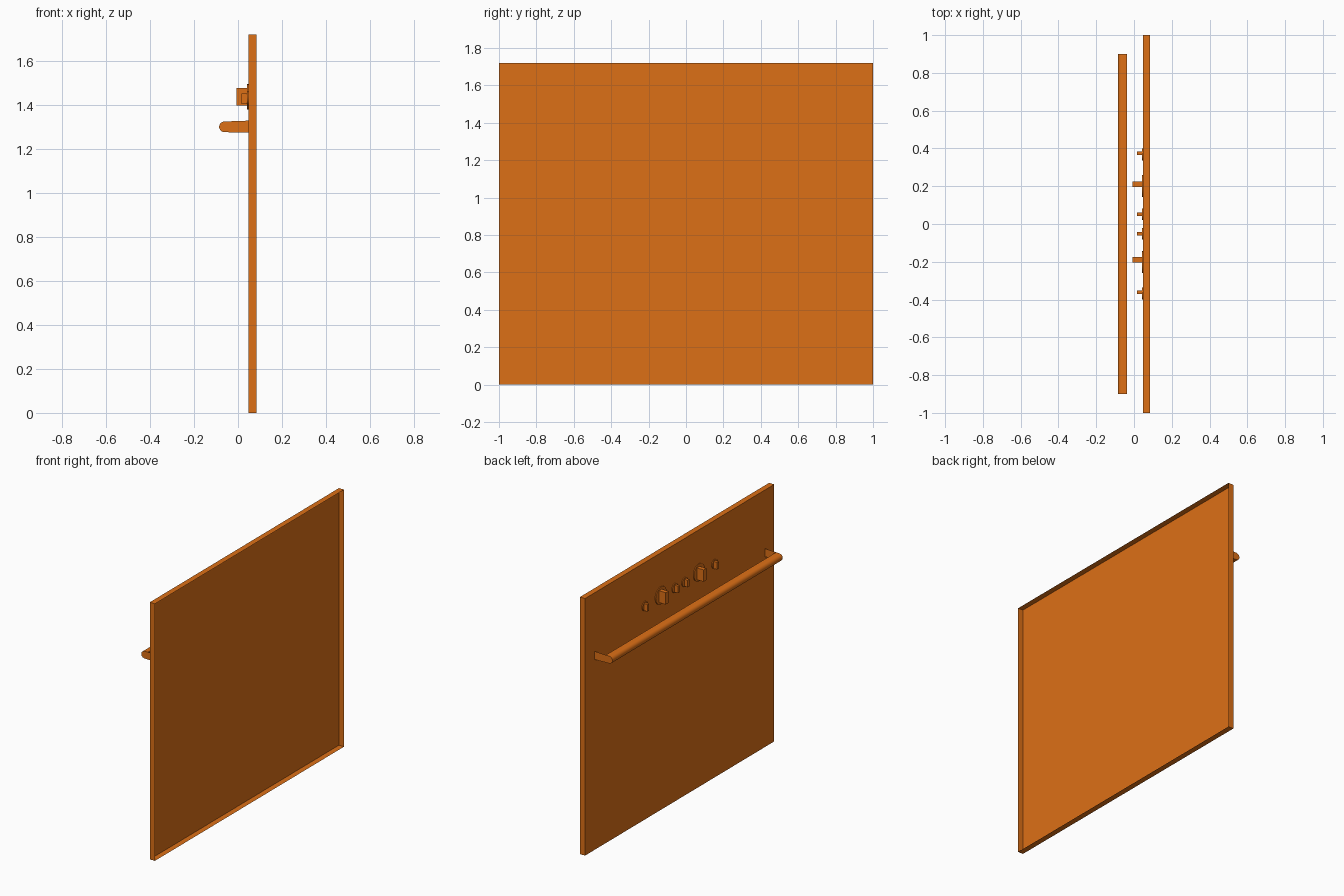
import bpy, bmesh, math
from mathutils import Matrix, Vector

if "Cube" in bpy.data.objects:
    bpy.data.objects.remove(bpy.data.objects["Cube"])

orange = bpy.data.materials.new("orange")
orange.diffuse_color = (0.72, 0.16, 0.008, 1)
orange.use_nodes = True
orange.node_tree.nodes["Principled BSDF"].inputs["Base Color"].default_value = orange.diffuse_color
FACE = 0.047  # x of the visible panel face


def finish(name, bm, smooth=False):
    me = bpy.data.meshes.new(name)
    bm.to_mesh(me)
    bm.free()
    ob = bpy.data.objects.new(name, me)
    bpy.context.collection.objects.link(ob)
    me.materials.append(orange)
    if smooth:
        bpy.context.view_layer.objects.active = ob
        ob.select_set(True)
        bpy.ops.object.shade_smooth_by_angle(angle=math.radians(35))
        ob.select_set(False)
    return ob


def box(name, lo, hi, open_side=None):
    """Box between two corners, leaving one side open if a direction is given."""
    lo, hi = Vector(lo), Vector(hi)
    bm = bmesh.new()
    bmesh.ops.create_cube(bm, size=1, matrix=Matrix.Translation((lo + hi) / 2)
                          @ Matrix.Diagonal((*(hi - lo), 1)))
    bm.normal_update()
    if open_side:
        gone = [f for f in bm.faces if f.normal.dot(Vector(open_side)) > 0.9]
        bmesh.ops.delete(bm, geom=gone, context='FACES')
    return finish(name, bm)


def extrude_y(name, profile, y0, y1):
    """Closed x-z profile swept along y."""
    bm = bmesh.new()
    f = bm.faces.new([bm.verts.new((x, y0, z)) for x, z in profile])
    r = bmesh.ops.extrude_face_region(bm, geom=[f], use_keep_orig=True)
    vs = [v for v in r["geom"] if isinstance(v, bmesh.types.BMVert)]
    bmesh.ops.translate(bm, verts=vs, vec=(0, y1 - y0, 0))
    bmesh.ops.recalc_face_normals(bm, faces=bm.faces)
    return finish(name, bm, True)


def sheet(name, points):
    bm = bmesh.new()
    bm.faces.new([bm.verts.new(p) for p in points])
    return finish(name, bm)


def knob(name, y, z, disc_r, grip_y, width, z0, z1, x_front):
    # thin round base plate and upright grip
    bm = bmesh.new()
    bmesh.ops.create_cone(bm, cap_ends=True, segments=24, radius1=disc_r, radius2=disc_r, depth=0.005,
                          matrix=Matrix.Translation((FACE - 0.0025, y, z))
                          @ Matrix.Rotation(math.pi / 2, 4, 'Y'))
    finish(name + "_base", bm, True)
    box(name + "_grip", (x_front, grip_y - width / 2, z0), (FACE, grip_y + width / 2, z1), (1, 0, 0))


# front panel, a shallow tray open at the rear
box("door_panel", (FACE, -1, 0), (0.085, 1, 1.72), (1, 0, 0))

# handle bar with rounded nose
cx, cz, r = -0.062, 1.301, 0.024
nose = [(cx + r * math.cos(a), cz + r * math.sin(a))
        for a in (math.pi / 2 + math.pi * i / 10 for i in range(11))]
extrude_y("handle_bar", [(-0.037, 1.326)] + nose + [(-0.037, 1.276)], -0.9, 0.9)

# thin end plates and the backing strip of the handle
for side, y in (("left", 0.9), ("right", -0.9)):
    sheet("handle_end_" + side, [(-0.037, y, 1.276), (FACE, y, 1.274),
                                 (FACE, y, 1.329), (-0.037, y, 1.326)])
sheet("handle_backing", [(FACE - 0.001, 0.9, 1.274), (FACE - 0.001, 0.9, 1.329),
                         (FACE - 0.001, -0.9, 1.329), (FACE - 0.001, -0.9, 1.274)])

# control knobs
for s, side in ((1, "left"), (-1, "right")):
    knob("large_knob_" + side, s * 0.202, 1.437, 0.058, s * 0.2 + 0.01, 0.029, 1.398, 1.477, -0.007)
    knob("outer_knob_" + side, s * 0.368, 1.43, 0.031, s * 0.368 + 0.006, 0.019, 1.405, 1.452, 0.017)
    knob("inner_knob_" + side, s * 0.052, 1.43, 0.031, s * 0.052, 0.019, 1.405, 1.452, 0.017)
